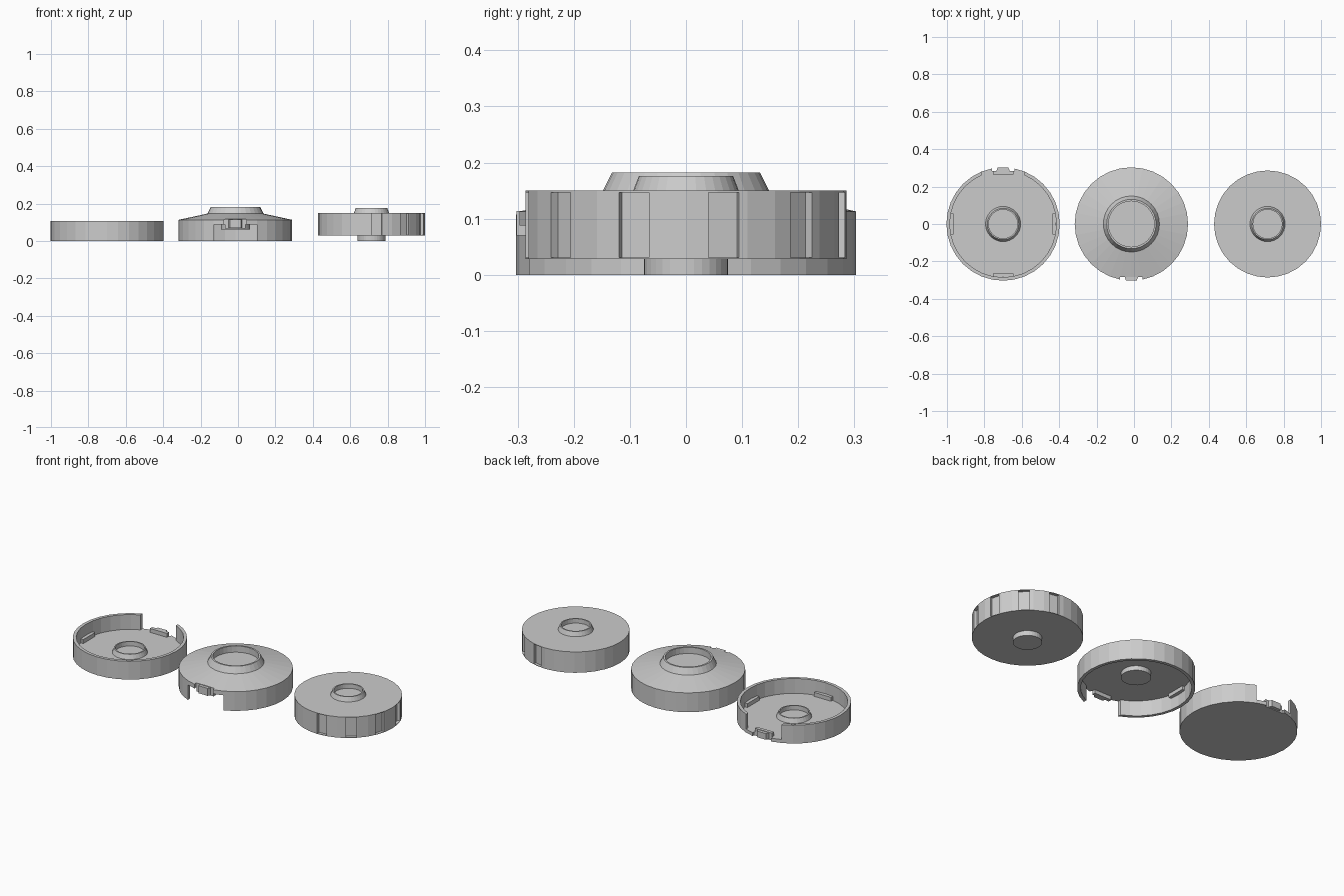
import bpy, bmesh, math
from mathutils import Matrix

if "Cube" in bpy.data.objects:
    bpy.data.objects.remove(bpy.data.objects["Cube"])

SEG = 32
TRAY_X, LID_X, DRUM_X = -0.70, -0.014, 0.714
R, R_IN = 0.303, 0.285


def finish(bm, name, loc):
    bmesh.ops.recalc_face_normals(bm, faces=bm.faces)
    me = bpy.data.meshes.new(name)
    bm.to_mesh(me)
    bm.free()
    ob = bpy.data.objects.new(name, me)
    ob.location = loc
    bpy.context.collection.objects.link(ob)
    return ob


def lathe(name, profile, x):
    """Revolve an (r, z) profile that starts and ends on the axis."""
    bm = bmesh.new()
    rings = []
    for r, z in profile:
        if r == 0:
            rings.append([bm.verts.new((0, 0, z))] * SEG)
        else:
            rings.append([bm.verts.new((r * math.cos(2 * math.pi * i / SEG),
                                        r * math.sin(2 * math.pi * i / SEG), z))
                          for i in range(SEG)])
    for a, b in zip(rings, rings[1:]):
        for i in range(SEG):
            j = (i + 1) % SEG
            bm.faces.new(list(dict.fromkeys((a[i], a[j], b[j], b[i]))))
    return finish(bm, name, (x, 0, 0))


def block(name, x, angle, half, r0, r1, z0, z1, taper=1.0):
    """Box reaching outward from r0 to r1 in the given direction."""
    bm = bmesh.new()
    bmesh.ops.create_cube(bm, size=1)
    for v in bm.verts:
        outer = v.co.x > 0
        v.co = (r1 if outer else r0,
                math.copysign(half * (taper if outer else 1), v.co.y),
                z1 if v.co.z > 0 else z0)
    bm.transform(Matrix.Rotation(angle, 4, 'Z'))
    return finish(bm, name, (x, 0, 0))


def cut(ob, cutter):
    m = ob.modifiers.new("cut", 'BOOLEAN')
    m.operation, m.solver, m.object = 'DIFFERENCE', 'EXACT', cutter
    bpy.context.view_layer.objects.active = ob
    bpy.ops.object.modifier_apply(modifier=m.name)
    bpy.data.objects.remove(cutter)


def fit_out(part, label, x, opening, gap_z, tab_z, slab_z):
    """Open a gap in the wall, then add the inner tabs and latch."""
    cut(part, block("gap_cutter", x, opening, 0.115, 0.24, 0.36, *gap_z))
    cut(part, block("notch_cutter", x, opening, 0.06, 0.284, 0.36, -0.05, 0.2))
    for k in range(4):
        block(f"{label}_tab_{k + 1}", x, opening + k * math.pi / 2,
              0.055, 0.264, 0.284, *tab_z)
    block(f"{label}_latch", x, opening, 0.036, 0.283, 0.302, *slab_z, taper=0.8)


# Tray: floor, wall and central hub ring
tray = lathe("tray", [(0, 0), (R, 0), (R, 0.107), (R_IN, 0.107), (R_IN, 0.02),
                      (0.094, 0.02), (0.084, 0.046), (0.077, 0.046),
                      (0.077, 0.02), (0, 0.02)], TRAY_X)
fit_out(tray, "tray", TRAY_X, math.pi / 2, (0.02, 0.2), (0.018, 0.043), (0.004, 0.04))

# Lid: sloped top with raised collar, hollow underside with a pivot
lid = lathe("lid", [(0, 0.062), (0.078, 0.062), (0.078, 0.088), (R_IN, 0.088),
                    (R_IN, 0), (R, 0), (R, 0.113), (0.15, 0.146),
                    (0.132, 0.182), (0.122, 0.182), (0.122, 0.146), (0, 0.146)], LID_X)
fit_out(lid, "lid", LID_X, -math.pi / 2, (-0.1, 0.088), (0.067, 0.09), (0.07, 0.114))

# Drum: solid disc with hub ring above and pivot below
drum = lathe("drum", [(0, 0), (0.075, 0), (0.075, 0.028), (0.286, 0.028),
                      (0.286, 0.15), (0.094, 0.15), (0.084, 0.176),
                      (0.077, 0.176), (0.077, 0.15), (0, 0.15)], DRUM_X)

# Grooves around the drum side
for k in range(11):
    a = math.radians(-84.5 + k * 360 / 11)
    cut(drum, block("groove_cutter", DRUM_X, a, 0.028, 0.268, 0.32, 0.031, 0.147))
